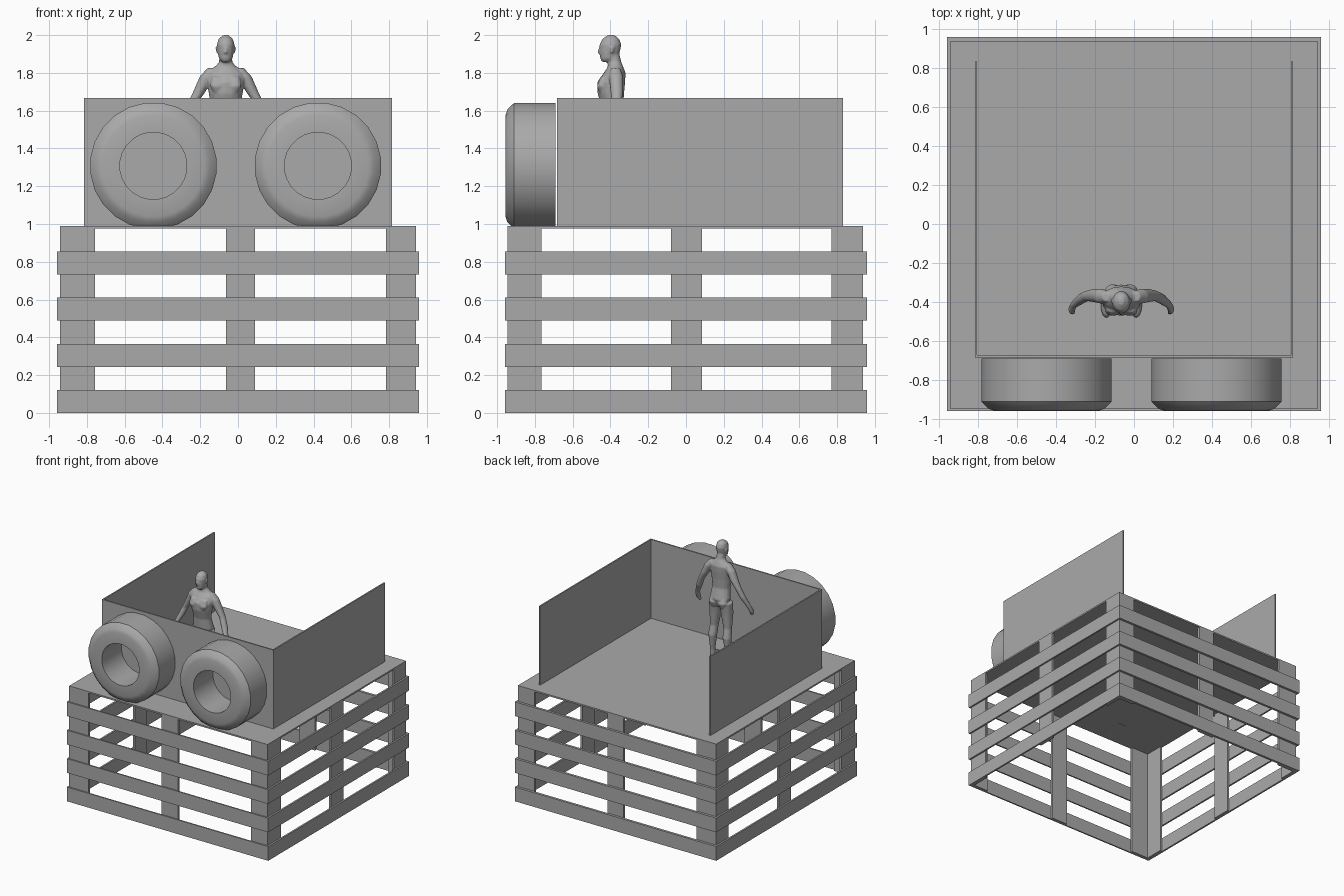
import bpy
import bmesh
import math

cube = bpy.data.objects.get("Cube")
if cube:
    bpy.data.objects.remove(cube, do_unlink=True)

grey = bpy.data.materials.new("plain_grey")
grey.use_nodes = True
colour = (0.4, 0.4, 0.4, 1)
grey.diffuse_color = colour
grey.node_tree.nodes["Principled BSDF"].inputs["Base Color"].default_value = colour


def finish(name, bm, smooth_angle=None):
    """Turn a bmesh into a named object with the shared material."""
    bmesh.ops.recalc_face_normals(bm, faces=bm.faces)
    mesh = bpy.data.meshes.new(name)
    bm.to_mesh(mesh)
    bm.free()
    mesh.materials.append(grey)
    if smooth_angle:
        mesh.shade_smooth()
        mesh.set_sharp_from_angle(angle=math.radians(smooth_angle))
    obj = bpy.data.objects.new(name, mesh)
    bpy.context.collection.objects.link(obj)
    return obj


def box(name, xs, ys, zs):
    bm = bmesh.new()
    bmesh.ops.create_cube(bm, size=1)
    for v in bm.verts:
        for axis, (low, high) in enumerate((xs, ys, zs)):
            v.co[axis] = high if v.co[axis] > 0 else low
    return finish(name, bm)


def bridge(bm, ring_a, ring_b):
    count = len(ring_a)
    for i in range(count):
        j = (i + 1) % count
        bm.faces.new((ring_a[i], ring_a[j], ring_b[j], ring_b[i]))


def loft(bm, stations, side=1, sides=16):
    """Closed skin over level ellipses given as x, y, z, x radius, y radius."""
    rings = []
    for x, y, z, rx, ry in stations:
        angles = [math.tau * i / sides for i in range(sides)]
        rings.append([bm.verts.new((side * (x + rx * math.cos(a)), y + ry * math.sin(a), z))
                      for a in angles])
    for ring_a, ring_b in zip(rings, rings[1:]):
        bridge(bm, ring_a, ring_b)
    bm.faces.new(rings[0])
    bm.faces.new(rings[-1])


def tyre(name, x, z, sides=24):
    """Hollow ring turned about the y axis from a radius and depth profile."""
    profile = [(.178, -.69), (.336, -.69), (.336, -.91), (.3, -.946), (.27, -.956), (.178, -.956)]
    bm = bmesh.new()
    rings = []
    for r, y in profile:
        angles = [math.tau * (i + .5) / sides for i in range(sides)]
        rings.append([bm.verts.new((x + r * math.cos(a), y, z + r * math.sin(a))) for a in angles])
    for ring_a, ring_b in zip(rings, rings[1:] + rings[:1]):
        bridge(bm, ring_a, ring_b)
    return finish(name, bm, 42)


# Base: upright boards on all four sides
OUT, FRONT, BACK, BOARD = .942, -.945, .936, .02
LEVELS = (0, .977)
for label, x0, x1 in (("right", -OUT, -.757), ("middle", -.063, .09), ("left", .783, OUT)):
    box(f"front_upright_{label}", (x0, x1), (FRONT, FRONT + BOARD), LEVELS)
    box(f"back_upright_{label}", (x0, x1), (BACK - BOARD, BACK), LEVELS)
for label, y0, y1 in (("front", FRONT, -.765), ("middle", -.08, .085), ("back", .77, BACK)):
    box(f"left_upright_{label}", (OUT - BOARD, OUT), (y0, y1), LEVELS)
    box(f"right_upright_{label}", (-OUT, BOARD - OUT), (y0, y1), LEVELS)

# Base: four rows of slats wrapped around the uprights
EDGE = .957
for row in range(4):
    zs = (row * .244, row * .244 + .122)
    box(f"front_slat_{row}", (-EDGE, EDGE), (-EDGE, FRONT), zs)
    box(f"back_slat_{row}", (-EDGE, EDGE), (BACK, EDGE), zs)
    box(f"left_slat_{row}", (OUT, EDGE), (FRONT, BACK), zs)
    box(f"right_slat_{row}", (-EDGE, -OUT), (FRONT, BACK), zs)

# Platform and the three walls standing on it
TOP = .99
box("platform", (-OUT, OUT), (FRONT, BACK), (LEVELS[1], TOP))
WALL, THICK, WALL_FRONT = .815, .012, -.684
wall_z = (TOP, 1.667)
box("front_wall", (-WALL, WALL), (WALL_FRONT, WALL_FRONT + THICK), wall_z)
for label, s in (("left", 1), ("right", -1)):
    xs = sorted((s * WALL, s * (WALL - THICK)))
    box(f"{label}_wall", xs, (WALL_FRONT + THICK, .832), wall_z)

# Tyres mounted on the front wall
tyre("right_tyre", -.448, 1.308)
tyre("left_tyre", .423, 1.308)

# Standing figure: overlapping lofts fused into one smooth skin
bm = bmesh.new()
torso = [(0, .01, .46, .05, .04), (0, .015, .53, .088, .064), (0, 0, .62, .076, .056),
         (0, -.01, .7, .09, .07), (0, -.008, .76, .1, .074), (0, .01, .81, .1, .058),
         (0, .015, .84, .062, .042), (0, .01, .865, .036, .036), (0, 0, .91, .033, .036)]
head = [(0, -.035, .868, .02, .022), (0, -.022, .885, .036, .044), (0, -.016, .92, .043, .054),
        (0, -.012, .96, .047, .058), (0, -.01, .99, .038, .045), (0, -.008, 1.01, .014, .018)]
nose = [(0, -.068, .915, .011, .014), (0, -.062, .945, .007, .012)]
ear = [(.044, -.005, .918, .006, .01), (.046, -.005, .945, .009, .014)]
chest = [(.042, -.055, .71, .025, .018), (.045, -.06, .74, .038, .024), (.045, -.05, .79, .03, .015)]
seat = [(.042, .04, .46, .03, .025), (.042, .045, .5, .042, .036), (.042, .035, .55, .03, .025)]
arm = [(.245, -.065, .41, .009, .012), (.255, -.05, .45, .016, .026), (.243, -.025, .5, .018, .02),
       (.205, .005, .58, .026, .027), (.175, .02, .65, .026, .027), (.14, .022, .71, .033, .034),
       (.1, .018, .79, .038, .038), (.075, .015, .835, .022, .025)]
leg = [(.073, .012, .02, .022, .025), (.072, .015, .07, .02, .023), (.068, .02, .2, .035, .037),
       (.063, .005, .28, .034, .036), (.054, 0, .4, .048, .052), (.048, .008, .5, .054, .058)]
foot = [(.077, -.03, 0, .03, .065), (.077, -.025, .02, .028, .058), (.073, .005, .05, .022, .032)]
for part in (torso, head, nose):
    loft(bm, part)
for part in (ear, chest, seat, arm, leg, foot):
    for s in (1, -1):
        loft(bm, part, s)
figure = finish("standing_figure", bm)
figure.location = (-.065, -.388, TOP)
fuse = figure.modifiers.new("fuse", "REMESH")
fuse.mode = "VOXEL"
fuse.voxel_size = .006
fuse.use_smooth_shade = True
soften = figure.modifiers.new("soften", "SMOOTH")
soften.factor = .5
soften.iterations = 5
